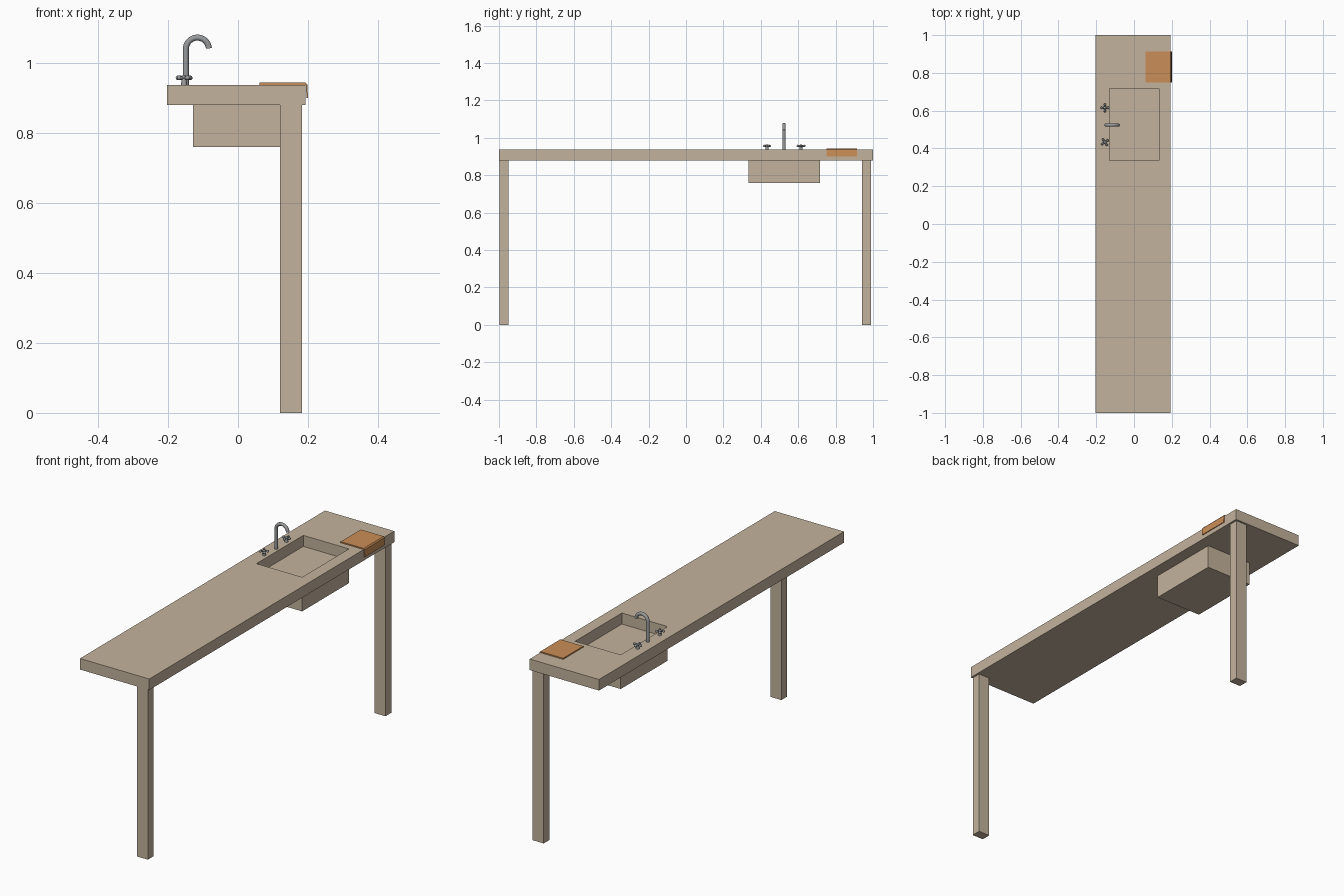
import bpy, bmesh, math
from mathutils import Matrix, Vector

if "Cube" in bpy.data.objects:
    bpy.data.objects.remove(bpy.data.objects["Cube"])


def material(name, rgb):
    m = bpy.data.materials.new(name)
    m.diffuse_color = (*rgb, 1)
    m.use_nodes = True
    m.node_tree.nodes["Principled BSDF"].inputs["Base Color"].default_value = m.diffuse_color
    return m


STONE = material("beige stone", (0.55, 0.45, 0.335))
METAL = material("grey metal", (0.31, 0.32, 0.33))
CLOTH = material("orange cloth", (0.59, 0.27, 0.095))


def finish(name, bm, mat, smooth=False):
    bmesh.ops.recalc_face_normals(bm, faces=bm.faces)
    me = bpy.data.meshes.new(name)
    bm.to_mesh(me)
    bm.free()
    me.materials.append(mat)
    ob = bpy.data.objects.new(name, me)
    bpy.context.collection.objects.link(ob)
    if smooth:
        bpy.ops.object.select_all(action='DESELECT')
        ob.select_set(True)
        bpy.context.view_layer.objects.active = ob
        bpy.ops.object.shade_smooth_by_angle(angle=math.radians(40))
    return ob


def box(name, lo, hi, mat):
    bm = bmesh.new()
    lo, hi = Vector(lo), Vector(hi)
    bmesh.ops.create_cube(bm, size=1, matrix=Matrix.Translation((lo + hi) / 2)
                          @ Matrix.Diagonal((*(hi - lo), 1)))
    return finish(name, bm, mat)


def extrude(bm, faces, vec):
    r = bmesh.ops.extrude_face_region(bm, geom=faces)
    verts = [g for g in r["geom"] if isinstance(g, bmesh.types.BMVert)]
    bmesh.ops.translate(bm, verts=verts, vec=vec)


# Countertop: a 3 x 3 grid without its sink cell, given thickness
BOTTOM, TOP = 0.88, 0.937
xs = (-0.203, -0.129, 0.132, 0.193)
ys = (-1.0, 0.335, 0.717, 1.0)
bm = bmesh.new()
v = [[bm.verts.new((x, y, BOTTOM)) for y in ys] for x in xs]
faces = [bm.faces.new((v[i][j], v[i + 1][j], v[i + 1][j + 1], v[i][j + 1]))
         for i in range(3) for j in range(3) if (i, j) != (1, 1)]
extrude(bm, faces, (0, 0, TOP - BOTTOM))
finish("countertop", bm, STONE)

# Sink body below the opening; its top is the shallow sink floor
box("sink_basin", (xs[1], ys[1], 0.76), (xs[2], ys[2], BOTTOM), STONE)

# Two legs along the front edge
for name, y in (("near_leg", -0.997), ("far_leg", 0.942)):
    box(name, (0.12, y, 0), (0.183, y + 0.048, BOTTOM), STONE)

# Folded cloth draped over the edge
profile = [(0.062, TOP), (0.062, 0.943), (0.193, 0.943), (0.198, 0.937),
           (0.200, 0.90), (0.196, 0.90), (0.1935, TOP)]
bm = bmesh.new()
face = bm.faces.new([bm.verts.new((x, 0.75, z)) for x, z in profile])
extrude(bm, [face], (0, 0.164, 0))
finish("cloth", bm, CLOTH)

# Gooseneck spout: a ring swept along a stem and half circle
SX, SY, R, CZ, TUBE, SIDES = -0.149, 0.524, 0.033, 1.039, 0.0085, 16
path = [(SX, TOP - 0.002, 0.0)]
for k in range(17):
    a = math.radians(k * 11)
    path.append((SX + R - R * math.cos(a), CZ + R * math.sin(a), a))
bm = bmesh.new()
rings = []
for x, z, a in path:
    ring = []
    for s in range(SIDES):
        t = 2 * math.pi * s / SIDES
        u, w = TUBE * math.cos(t), TUBE * math.sin(t)
        ring.append(bm.verts.new((x + u * math.cos(a), SY + w, z - u * math.sin(a))))
    rings.append(ring)
for a, b in zip(rings, rings[1:]):
    for s in range(SIDES):
        n = (s + 1) % SIDES
        bm.faces.new((a[s], a[n], b[n], b[s]))
bm.faces.new(rings[0])
bm.faces.new(rings[-1])
finish("faucet_spout", bm, METAL, True)


# Cross handles: tapered stem, two crossing bars with rounded tips
def handle(name, y, turn):
    bm = bmesh.new()
    origin = Matrix.Translation((-0.154, y, 0))
    bmesh.ops.create_cone(bm, cap_ends=True, segments=16, radius1=0.009, radius2=0.006,
                          depth=0.024, matrix=origin @ Matrix.Translation((0, 0, 0.948)))
    bmesh.ops.create_uvsphere(bm, u_segments=12, v_segments=8, radius=0.008,
                              matrix=origin @ Matrix.Translation((0, 0, 0.957)))
    for k in range(4):
        m = (origin @ Matrix.Translation((0, 0, 0.957))
             @ Matrix.Rotation(turn + k * math.pi / 2, 4, 'Z'))
        bmesh.ops.create_cone(bm, cap_ends=True, segments=12, radius1=0.004, radius2=0.005,
                              depth=0.018, matrix=m @ Matrix.Translation((0.009, 0, 0))
                              @ Matrix.Rotation(math.pi / 2, 4, 'Y'))
        bmesh.ops.create_uvsphere(bm, u_segments=12, v_segments=8, radius=0.0065,
                                  matrix=m @ Matrix.Translation((0.0175, 0, 0)))
    finish(name, bm, METAL, True)


handle("near_tap_handle", 0.433, math.radians(35))
handle("far_tap_handle", 0.615, 0)
